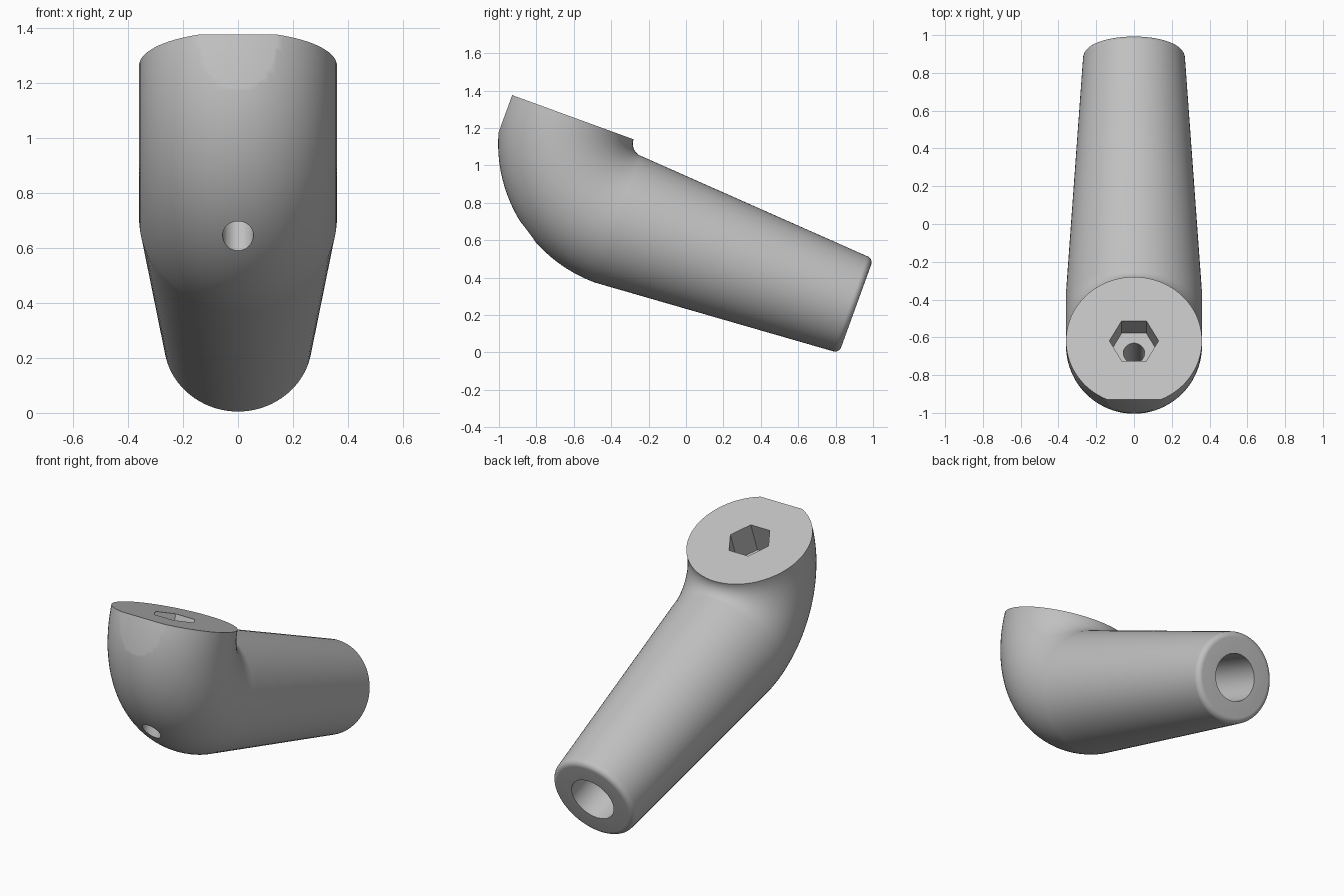
import bpy, bmesh
from math import sin, cos, pi, radians
from mathutils import Matrix, Vector

cube = bpy.data.objects.get("Cube")
if cube:
    bpy.data.objects.remove(cube, do_unlink=True)

# Dimensions in the untilted frame: leg along +y, neck opening facing +z
TILT = Matrix.Rotation(radians(-20), 4, 'X')
BEND = Vector((0, -0.583, 0.975))   # centre of the elbow bend
BEND_R, TUBE_R = 0.43, 0.36
NECK_Y = BEND.y - BEND_R
LEG_Z = BEND.z - BEND_R
END_Y, END_R, FILLET = 0.77, 0.27, 0.035
SEG = 80

grey = bpy.data.materials.new("grey")
grey.use_nodes = True
grey.diffuse_color = (0.53, 0.53, 0.53, 1)
grey.node_tree.nodes["Principled BSDF"].inputs["Base Color"].default_value = (0.53, 0.53, 0.53, 1)


def make_object(name, bm):
    bmesh.ops.recalc_face_normals(bm, faces=bm.faces)
    mesh = bpy.data.meshes.new(name)
    bm.to_mesh(mesh)
    bm.free()
    mesh.transform(TILT)
    mesh.materials.append(grey)
    obj = bpy.data.objects.new(name, mesh)
    bpy.context.collection.objects.link(obj)
    return obj


def ring(bm, centre, radial, radius):
    """Circle of vertices spanned by x and the radial direction."""
    return [bm.verts.new(centre + radius * (Vector((cos(a), 0, 0)) + radial * sin(a)))
            for a in (2 * pi * i / SEG for i in range(SEG))]


def cutter(name, sides, radius, depth, matrix):
    bm = bmesh.new()
    bmesh.ops.create_cone(bm, cap_ends=True, segments=sides, radius1=radius,
                          radius2=radius, depth=depth, matrix=matrix)
    return make_object(name, bm)


# Elbow and tapered leg as one swept tube
bm = bmesh.new()
rings = []
STEPS = 40
for i in range(STEPS + 1):
    a = pi / 2 * i / STEPS
    out = Vector((0, -cos(a), -sin(a)))
    rings.append(ring(bm, BEND + out * BEND_R, out, TUBE_R))
down = Vector((0, 0, -1))
for i in range(9):
    a = pi / 2 * i / 8
    y = END_Y - FILLET + FILLET * sin(a)
    rings.append(ring(bm, Vector((0, y, LEG_Z)), down, END_R - FILLET + FILLET * cos(a)))
for r0, r1 in zip(rings, rings[1:]):
    for i in range(SEG):
        j = (i + 1) % SEG
        bm.faces.new((r0[i], r0[j], r1[j], r1[i]))
bm.faces.new(rings[0])
bm.faces.new(rings[-1])
body = make_object("elbow_leg", bm)

# Cutters: hexagonal socket, drain hole, leg bore, flat on the front
SOCKET = 0.19
cutters = [
    cutter("socket_cutter", 6, 0.13, SOCKET * 2,
           Matrix.Translation((0, NECK_Y, BEND.z)) @ Matrix.Rotation(pi / 2, 4, 'Z')),
    cutter("drain_cutter", 48, 0.056, 0.9, Matrix.Translation((0, NECK_Y, 0.45))),
    cutter("bore_cutter", 48, 0.14, 2.0,
           Matrix.Translation((0, 0.8, LEG_Z)) @ Matrix.Rotation(pi / 2, 4, 'X')),
]
# Align a pair of socket flats with the front
socket = cutters[0]
pts = [TILT.inverted() @ v.co for v in socket.data.vertices]
if max(p.x for p in pts) < 0.125:
    local = TILT @ Matrix.Translation((0, NECK_Y, 0)) @ Matrix.Rotation(pi / 6, 4, 'Z') \
        @ Matrix.Translation((0, -NECK_Y, 0)) @ TILT.inverted()
    socket.data.transform(local)

bm = bmesh.new()
bmesh.ops.create_cube(bm, size=1.0, matrix=Matrix.Translation((0, -1.344 - 0.5, 0.9)))
cutters.append(make_object("front_flat_cutter", bm))

bpy.ops.object.select_all(action='DESELECT')
bpy.context.view_layer.objects.active = body
body.select_set(True)
for c in cutters:
    mod = body.modifiers.new(c.name, 'BOOLEAN')
    mod.operation = 'DIFFERENCE'
    mod.solver = 'EXACT'
    mod.object = c
    bpy.ops.object.modifier_apply(modifier=mod.name)
for c in cutters:
    bpy.data.objects.remove(c, do_unlink=True)

bpy.ops.object.shade_smooth_by_angle(angle=radians(30))
